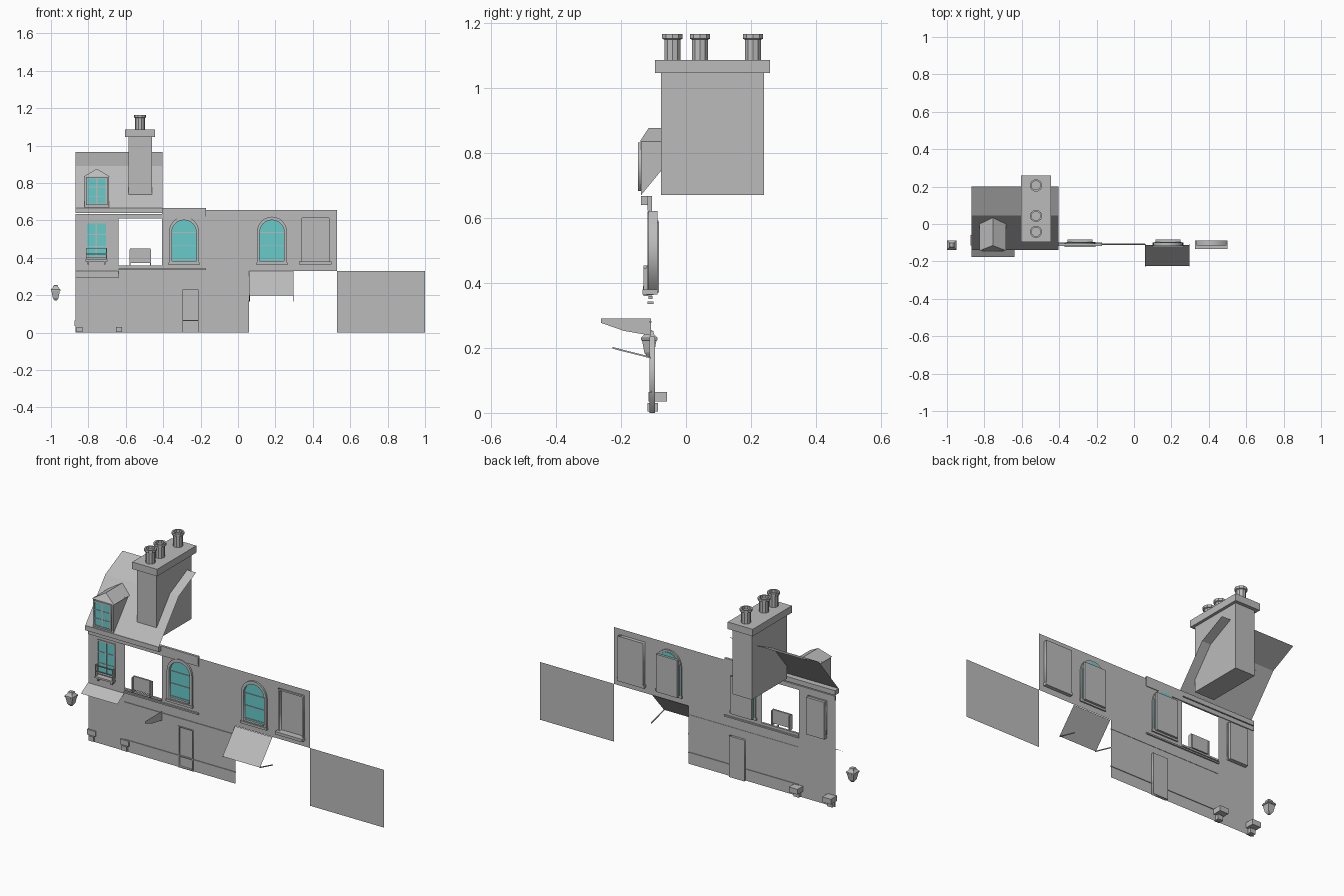
import bpy, bmesh, math
from mathutils import Matrix, Vector

if "Cube" in bpy.data.objects:
    bpy.data.objects.remove(bpy.data.objects["Cube"])


def material(name, rgb):
    m = bpy.data.materials.new(name)
    m.diffuse_color = (*rgb, 1)
    m.use_nodes = True
    m.node_tree.nodes["Principled BSDF"].inputs["Base Color"].default_value = m.diffuse_color
    return m


GREY = material("grey_plaster", (0.5, 0.5, 0.5))
GLASS = material("teal_glass", (0.14, 0.6, 0.6))
WALL_Y = -0.108


def add(name, mesh, mat=GREY):
    ob = bpy.data.objects.new(name, mesh)
    mesh.materials.clear()
    mesh.materials.append(mat)
    bpy.context.collection.objects.link(ob)
    return ob


def poly(name, verts, faces, mat=GREY):
    me = bpy.data.meshes.new(name)
    me.from_pydata(verts, [], faces)
    return add(name, me, mat)


def box(name, x0, x1, y0, y1, z0, z1, mat=GREY):
    bm = bmesh.new()
    bmesh.ops.create_cube(bm, size=1)
    for v in bm.verts:
        v.co = ((x0, x1)[v.co.x > 0], (y0, y1)[v.co.y > 0], (z0, z1)[v.co.z > 0])
    me = bpy.data.meshes.new(name)
    bm.to_mesh(me)
    bm.free()
    return add(name, me, mat)


def plate(name, loops, y0, y1, mat=GREY):
    """Filled x-z outline with holes, thick from y0 to y1."""
    cu = bpy.data.curves.new(name, 'CURVE')
    cu.dimensions = '2D'
    cu.fill_mode = 'BOTH'
    cu.extrude = abs(y1 - y0) / 2
    for loop in loops:
        s = cu.splines.new('POLY')
        s.points.add(len(loop) - 1)
        for p, (x, z) in zip(s.points, loop):
            p.co = (x, z, 0, 1)
        s.use_cyclic_u = True
    tmp = bpy.data.objects.new(name, cu)
    bpy.context.collection.objects.link(tmp)
    dg = bpy.context.evaluated_depsgraph_get()
    me = bpy.data.meshes.new_from_object(tmp.evaluated_get(dg))
    bpy.data.objects.remove(tmp)
    me.transform(Matrix.Translation((0, (y0 + y1) / 2, 0)) @ Matrix.Rotation(math.pi / 2, 4, 'X'))
    return add(name, me, mat)


def lathe(name, x, y, rings, sides, turn=0.0):
    """Stack of (radius, z) rings, capped at both ends."""
    verts, faces = [], []
    for r, z in rings:
        for i in range(sides):
            a = turn + 2 * math.pi * i / sides
            verts.append((x + r * math.cos(a), y + r * math.sin(a), z))
    for k in range(len(rings) - 1):
        for i in range(sides):
            j = (i + 1) % sides
            faces.append((k * sides + i, k * sides + j, (k + 1) * sides + j, (k + 1) * sides + i))
    faces.append(tuple(reversed(range(sides))))
    faces.append(tuple(range((len(rings) - 1) * sides, len(rings) * sides)))
    return poly(name, verts, faces)


def rect(x0, x1, z0, z1):
    return [(x0, z0), (x1, z0), (x1, z1), (x0, z1)]


def arch(x0, x1, z0, z1, n=12):
    c, r = (x0 + x1) / 2, (x1 - x0) / 2
    return [(x0, z0), (x1, z0)] + [(c + r * math.cos(math.pi * i / n),
                                   z1 - r + r * math.sin(math.pi * i / n)) for i in range(n + 1)]


# Facade sheet with its openings
arches = [(-0.36, -0.217), (0.11, 0.253)]
outline = [(-0.87, 0), (-0.302, 0), (-0.302, 0.232), (-0.206, 0.232), (-0.206, 0), (0.06, 0),
           (0.06, 0.33), (0.53, 0.33), (0.53, 0.655), (-0.17, 0.655), (-0.17, 0.62), (-0.87, 0.62)]
holes = [rect(-0.64, -0.405, 0.36, 0.612), rect(-0.81, -0.702, 0.385, 0.592),
         rect(0.34, 0.488, 0.375, 0.615)]
holes += [arch(a, b, 0.378, 0.608) for a, b in arches]
plate("facade_wall", [outline] + holes, WALL_Y, WALL_Y)
plate("side_yard_wall", [rect(0.53, 1.0, 0, 0.33)], WALL_Y, WALL_Y)

# Door, set back into the wall
plate("door_frame", [rect(-0.302, -0.206, 0, 0.235), rect(-0.296, -0.212, 0.004, 0.229)], -0.112, -0.095)
box("door_panel", -0.300, -0.208, -0.099, -0.095, 0, 0.232)

# Arched windows: casing, glass, back panel, bars and sill
for i, (a, b) in enumerate(arches):
    tag = "_%d" % (i + 1)
    plate("arch_casing" + tag, [arch(a - 0.008, b + 0.008, 0.37, 0.62),
                                arch(a + 0.006, b - 0.006, 0.382, 0.602)], -0.118, -0.1)
    plate("arch_glass" + tag, [arch(a, b, 0.378, 0.608)], -0.104, -0.096, GLASS)
    box("arch_back_panel" + tag, a + 0.004, b - 0.004, -0.096, -0.083, 0.37, 0.585)
    for z in (0.392, 0.465, 0.535):
        box("arch_bar" + tag, a, b, -0.108, -0.103, z - 0.002, z + 0.002)
    box("arch_sill" + tag, a - 0.012, b + 0.012, -0.122, -0.1, 0.363, 0.376)

# Blind window: frame, recessed panel and sill
plate("blind_window_frame", [rect(0.334, 0.495, 0.368, 0.621), rect(0.343, 0.486, 0.378, 0.612)], -0.116, -0.088)
box("blind_window_panel", 0.34, 0.488, -0.096, -0.088, 0.375, 0.615)
box("blind_window_sill", 0.327, 0.499, -0.134, -0.088, 0.364, 0.38)


# Square casement with centre bar and cross bars
def casement(name, x0, x1, z0, z1, y):
    plate(name + "_frame", [rect(x0 - 0.006, x1 + 0.006, z0 - 0.006, z1 + 0.006),
                            rect(x0 + 0.003, x1 - 0.003, z0 + 0.003, z1 - 0.003)], y - 0.008, y + 0.004)
    box(name + "_glass", x0, x1, y - 0.003, y + 0.003, z0, z1, GLASS)
    c = (x0 + x1) / 2
    box(name + "_centre_bar", c - 0.004, c + 0.004, y - 0.007, y, z0, z1)
    for t in (0.3, 0.65):
        z = z0 + t * (z1 - z0)
        box(name + "_cross_bar", x0, x1, y - 0.006, y, z - 0.0025, z + 0.0025)


casement("left_window", -0.81, -0.704, 0.405, 0.588, -0.104)
box("left_window_back_panel", -0.814, -0.70, -0.101, -0.085, 0.38, 0.592)
box("left_window_sill", -0.815, -0.698, -0.132, -0.1, 0.38, 0.39)
for x in (-0.80, -0.713):
    box("left_window_bracket", x - 0.004, x + 0.004, -0.127, -0.108, 0.365, 0.38)
for z in (0.42, 0.452):
    box("left_window_rail", -0.812, -0.702, -0.13, -0.126, z - 0.002, z + 0.002)
for x in (-0.811, -0.703):
    box("left_window_rail_post", x - 0.002, x + 0.002, -0.13, -0.108, 0.39, 0.454)

# Balcony panel standing in the open bay
box("balcony_panel", -0.578, -0.467, -0.122, -0.112, 0.372, 0.45)
for x in (-0.578, -0.467):
    box("balcony_post", x - 0.003, x + 0.003, -0.13, -0.106, 0.36, 0.445)

# Ledges and cornices
box("bay_ledge", -0.64, -0.17, -0.118, -0.1, 0.335, 0.343)
box("bay_ledge_upper", -0.64, -0.405, -0.115, -0.103, 0.35, 0.36)
box("string_course", -0.64, 0.06, -0.112, -0.106, 0.278, 0.282)
box("plinth_line", -0.64, 0.06, -0.112, -0.104, 0.062, 0.068)
box("cornice_lower", -0.87, -0.17, -0.114, -0.104, 0.61, 0.635)
box("cornice_left", -0.87, -0.405, -0.138, -0.104, 0.64, 0.667)
box("cornice_right", -0.405, -0.17, -0.118, -0.104, 0.622, 0.667)

# Corner stones, stepping out at the back
for x in (-0.848, -0.637):
    box("corner_stone", x - 0.027, x + 0.027, -0.116, -0.058, 0.035, 0.065)
    box("corner_stone_foot", x - 0.016, x + 0.016, -0.118, -0.086, 0.004, 0.031)

# Mansard roof sheet, two slopes
prof = [(-0.138, 0.665), (0.045, 0.89), (0.2, 0.965)]
poly("mansard_roof", [(x, y, z) for x in (-0.87, -0.405) for y, z in prof],
     [(0, 3, 4, 1), (1, 4, 5, 2)])

# Dormer with hipped front and window
L, R, C, F = -0.825, -0.685, -0.755, -0.138
poly("dormer_body", [(L + .005, F, .67), (R - .005, F, .67), (R - .005, F, .838), (L + .005, F, .838),
                     (L + .005, 0, .838), (R - .005, 0, .838)],
     [(0, 1, 2, 3), (0, 3, 4), (1, 5, 2)])
poly("dormer_roof", [(L, F - .004, .835), (R, F - .004, .835), (C, -0.115, .876), (C, 0.034, .876),
                     (L, 0.0, .835), (R, 0.0, .835)],
     [(0, 1, 2), (1, 5, 3, 2), (0, 2, 3, 4)])
casement("dormer_window", -0.807, -0.705, 0.688, 0.826, F - 0.002)

# Chimney stack, cap and pots
box("chimney_stack", -0.585, -0.461, -0.077, 0.24, 0.67, 1.045)
box("chimney_cap", -0.603, -0.445, -0.095, 0.259, 1.045, 1.085)
for y in (-0.042, 0.043, 0.206):
    lathe("chimney_pot", -0.524, y, [(0.026, 1.085), (0.026, 1.148), (0.033, 1.151), (0.033, 1.165),
                                     (0.024, 1.165), (0.024, 1.15)], 10)

# Sloping awnings
for name, x0, x1, y, z in (("awning_left", -0.87, -0.64, -0.176, 0.292),
                           ("awning_right", 0.06, 0.297, -0.225, 0.2)):
    poly(name, [(x0, -0.113, 0.331), (x1, -0.113, 0.331), (x1, y, z), (x0, y, z)], [(3, 2, 1, 0)])
# Thin stays under the right awning
for x in (0.062, 0.295):
    d, s = 0.002, 0.0025
    poly("awning_stay", [(x + i * d, y, z + j * s) for y, z in ((-0.226, 0.2), (-0.108, 0.17))
                         for i, j in ((-1, -1), (1, -1), (1, 1), (-1, 1))],
         [(0, 1, 2, 3), (7, 6, 5, 4)] + [(i, i + 4, (i + 1) % 4 + 4, (i + 1) % 4) for i in range(4)])

# Projecting sign plate
poly("projecting_sign", [(-0.405, y, z) for y, z in ((-0.262, 0.29), (-0.108, 0.29), (-0.108, 0.238),
                                                    (-0.19, 0.252), (-0.262, 0.277))], [(0, 1, 2, 3, 4)])

# Square lantern
q = math.sqrt(2)
lathe("lantern", -0.975, -0.113, [(0.006 * q, 0.172), (0.015 * q, 0.185), (0.022 * q, 0.222), (0.025 * q, 0.224),
                                  (0.025 * q, 0.231), (0.015 * q, 0.242), (0.012 * q, 0.252), (0.004 * q, 0.256)],
      4, math.pi / 4)
